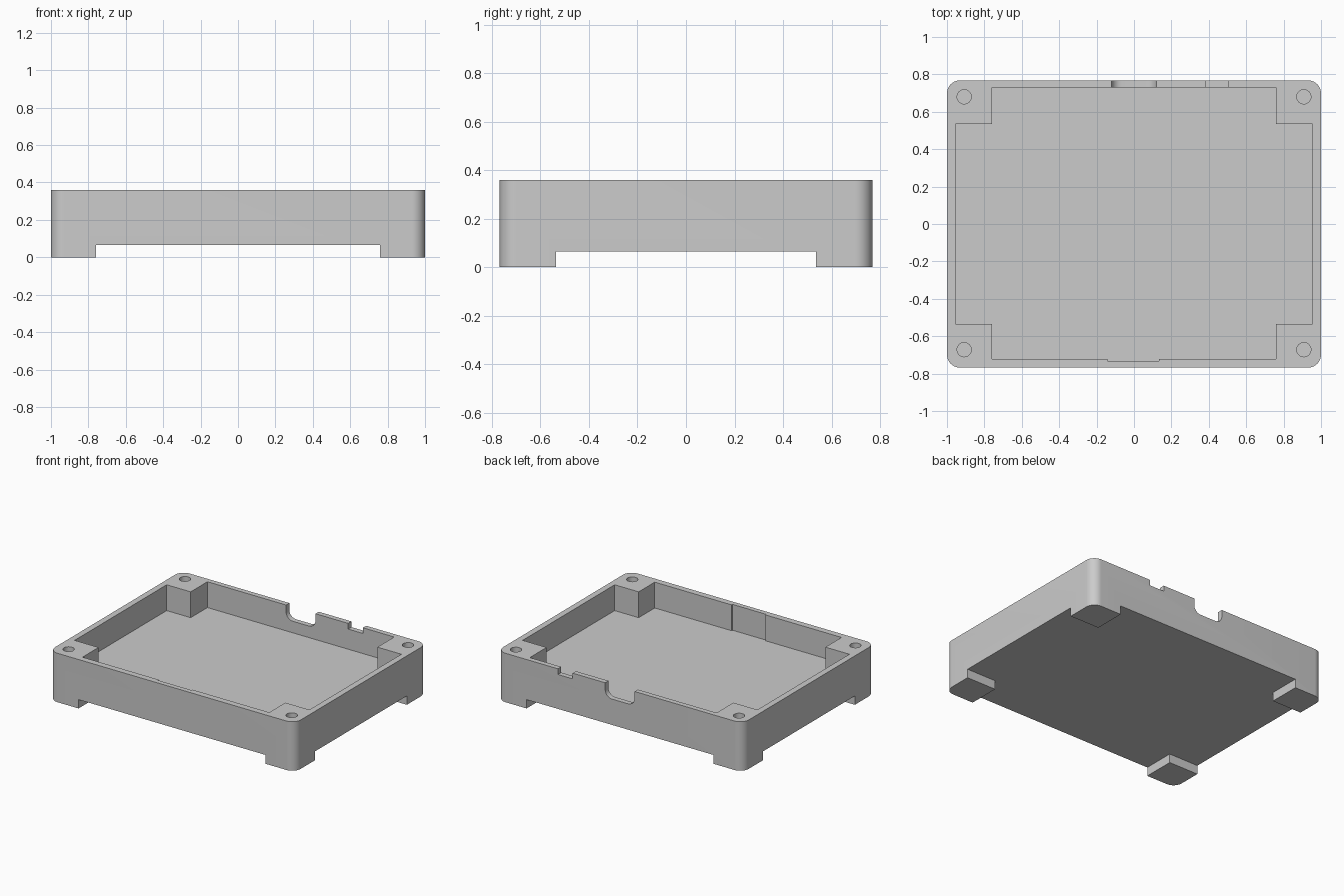
import bpy
import bmesh
from math import sin, cos, pi, radians

old = bpy.data.objects.get("Cube")
if old:
    bpy.data.objects.remove(old, do_unlink=True)

HALF_X, HALF_Y, HEIGHT = 1.0, 0.768, 0.36
FOOT_H, FLOOR_Z = 0.065, 0.17
POST_X, POST_Y = 0.76, 0.535

gray = bpy.data.materials.new("light gray")
gray.use_nodes = True
color = (0.6, 0.6, 0.6, 1)
gray.diffuse_color = color
gray.node_tree.nodes["Principled BSDF"].inputs["Base Color"].default_value = color


def prism(name, points, low, high, along_y=False):
    """Extrude a counter-clockwise outline along z, or an x-z outline along y."""
    bm = bmesh.new()
    place = (lambda u, v, w: (u, w, v)) if along_y else (lambda u, v, w: (u, v, w))
    face = bm.faces.new([bm.verts.new(place(u, v, low)) for u, v in points])
    top = bmesh.ops.extrude_face_region(bm, geom=[face])["geom"]
    shift = place(0, 0, high - low)
    bmesh.ops.translate(bm, vec=shift, verts=[g for g in top if isinstance(g, bmesh.types.BMVert)])
    bmesh.ops.recalc_face_normals(bm, faces=bm.faces)
    mesh = bpy.data.meshes.new(name)
    bm.to_mesh(mesh)
    bm.free()
    mesh.materials.append(gray)
    obj = bpy.data.objects.new(name, mesh)
    bpy.context.collection.objects.link(obj)
    return obj


def rect(x0, x1, y0, y1):
    return [(x0, y0), (x1, y0), (x1, y1), (x0, y1)]


def arc(cx, cy, r, start, end, steps):
    angles = [radians(start + (end - start) * i / steps) for i in range(steps + 1)]
    return [(cx + r * cos(a), cy + r * sin(a)) for a in angles]


def plus(x, y_front, y_back):
    """Rectangle with its four corners notched out around the posts."""
    return [(-POST_X, y_front), (POST_X, y_front), (POST_X, -POST_Y), (x, -POST_Y),
            (x, POST_Y), (POST_X, POST_Y), (POST_X, y_back), (-POST_X, y_back),
            (-POST_X, POST_Y), (-x, POST_Y), (-x, -POST_Y), (-POST_X, -POST_Y)]


# Outer body with rounded vertical corners
R = 0.07
outline = []
for i, (sx, sy) in enumerate([(1, 1), (-1, 1), (-1, -1), (1, -1)]):
    outline += arc(sx * (HALF_X - R), sy * (HALF_Y - R), R, 90 * i, 90 * i + 90, 12)
body = prism("enclosure_base", outline, 0, HEIGHT)

# Underside relief leaves four feet; inner cavity leaves four posts
ABOVE = HEIGHT + 0.1
cutters = [
    prism("underside_cutter", plus(1.1, -0.9, 0.9), -0.1, FOOT_H),
    prism("cavity_cutter", plus(0.955, -0.722, 0.73), FLOOR_Z, ABOVE),
    prism("front_recess_cutter", rect(-0.143, 0.135, -0.732, -0.6), FLOOR_Z, ABOVE),
    prism("small_notch_cutter", rect(0.385, 0.505, HEIGHT - 0.042, ABOVE), 0.65, 0.9, True),
]

# Round-bottomed port opening in the back wall
W, r, bottom = 0.12, 0.055, HEIGHT - 0.105
port = arc(-W + r, bottom + r, r, 180, 270, 8) + arc(W - r, bottom + r, r, 270, 360, 8)
port += [(W, ABOVE), (-W, ABOVE)]
cutters.append(prism("port_cutter", port, 0.65, 0.9, True))

# Screw holes in the posts
for sx in (-1, 1):
    for y in (-0.672, 0.68):
        circle = arc(sx * 0.908, y, 0.038, 0, 360, 32)[:-1]
        cutters.append(prism("screw_hole_cutter", circle, 0.16, ABOVE))

for cutter in cutters:
    mod = body.modifiers.new(cutter.name, "BOOLEAN")
    mod.operation = "DIFFERENCE"
    mod.solver = "EXACT"
    mod.object = cutter

# Apply the cuts, then discard the cutters
bpy.context.view_layer.update()
evaluated = body.evaluated_get(bpy.context.evaluated_depsgraph_get())
result = bpy.data.meshes.new_from_object(evaluated)
body.modifiers.clear()
body.data = result
result.materials.clear()
result.materials.append(gray)
for cutter in cutters:
    bpy.data.objects.remove(cutter, do_unlink=True)

# Smooth the rounded corners and keep the edges sharp
bpy.ops.object.select_all(action="DESELECT")
body.select_set(True)
bpy.context.view_layer.objects.active = body
bpy.ops.object.shade_smooth_by_angle(angle=radians(30))
